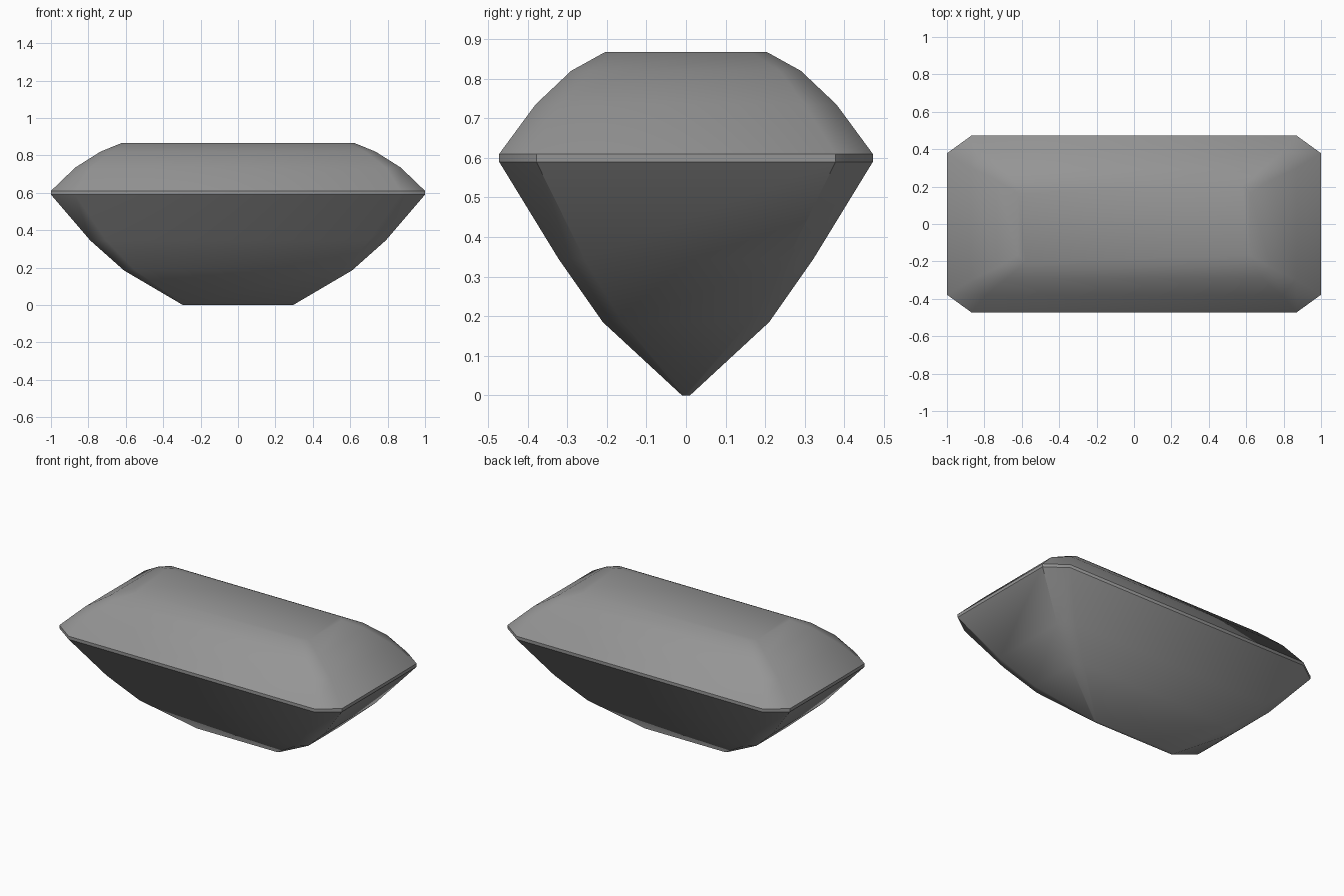
import bpy, bmesh, math

cube = bpy.data.objects.get("Cube")
if cube:
    bpy.data.objects.remove(cube, do_unlink=True)

# Stone colour
stone = bpy.data.materials.new("grey_stone")
stone.use_nodes = True
colour = (0.3, 0.3, 0.3, 1)
stone.diffuse_color = colour
stone.node_tree.nodes["Principled BSDF"].inputs["Base Color"].default_value = colour

# Step-cut levels: height, half length, half width, corner cut along x and y
levels = [
    (0.0, 0.295, 0.01, 0.01, 0.006),
    (0.185, 0.61, 0.21, 0.06, 0.05),
    (0.345, 0.79, 0.322, 0.085, 0.065),
    (0.59, 1.0, 0.472, 0.13, 0.094),
    (0.61, 1.0, 0.472, 0.13, 0.094),
    (0.735, 0.87, 0.38, 0.08, 0.08),
    (0.82, 0.735, 0.29, 0.055, 0.055),
    (0.867, 0.62, 0.205, 0.04, 0.04),
]


def ring(bm, z, hx, hy, cx, cy):
    """Rectangle with its four corners cut off, counter-clockwise."""
    quarter = [(hx, hy - cy), (hx - cx, hy)]
    points = (quarter
              + [(-x, y) for x, y in reversed(quarter)]
              + [(-x, -y) for x, y in quarter]
              + [(x, -y) for x, y in reversed(quarter)])
    return [bm.verts.new((x, y, z)) for x, y in points]


# Bridge the rings into pavilion, girdle and crown, then cap both ends
bm = bmesh.new()
rings = [ring(bm, *level) for level in levels]
for low, high in zip(rings, rings[1:]):
    for i in range(len(low)):
        j = (i + 1) % len(low)
        bm.faces.new((low[i], low[j], high[j], high[i]))
bm.faces.new(rings[-1])
bm.faces.new(list(reversed(rings[0])))
bmesh.ops.recalc_face_normals(bm, faces=bm.faces)

mesh = bpy.data.meshes.new("cut_gemstone")
bm.to_mesh(mesh)
bm.free()
gem = bpy.data.objects.new("cut_gemstone", mesh)
bpy.context.collection.objects.link(gem)
mesh.materials.append(stone)

# Soft facets, with the girdle kept crisp
bpy.ops.object.select_all(action='DESELECT')
gem.select_set(True)
bpy.context.view_layer.objects.active = gem
bpy.ops.object.shade_smooth_by_angle(angle=math.radians(38))
girdle = (levels[3][0], levels[4][0])
for edge in mesh.edges:
    heights = [mesh.vertices[v].co.z for v in edge.vertices]
    if abs(heights[0] - heights[1]) < 0.001 and any(abs(heights[0] - g) < 0.001 for g in girdle):
        edge.use_edge_sharp = True
